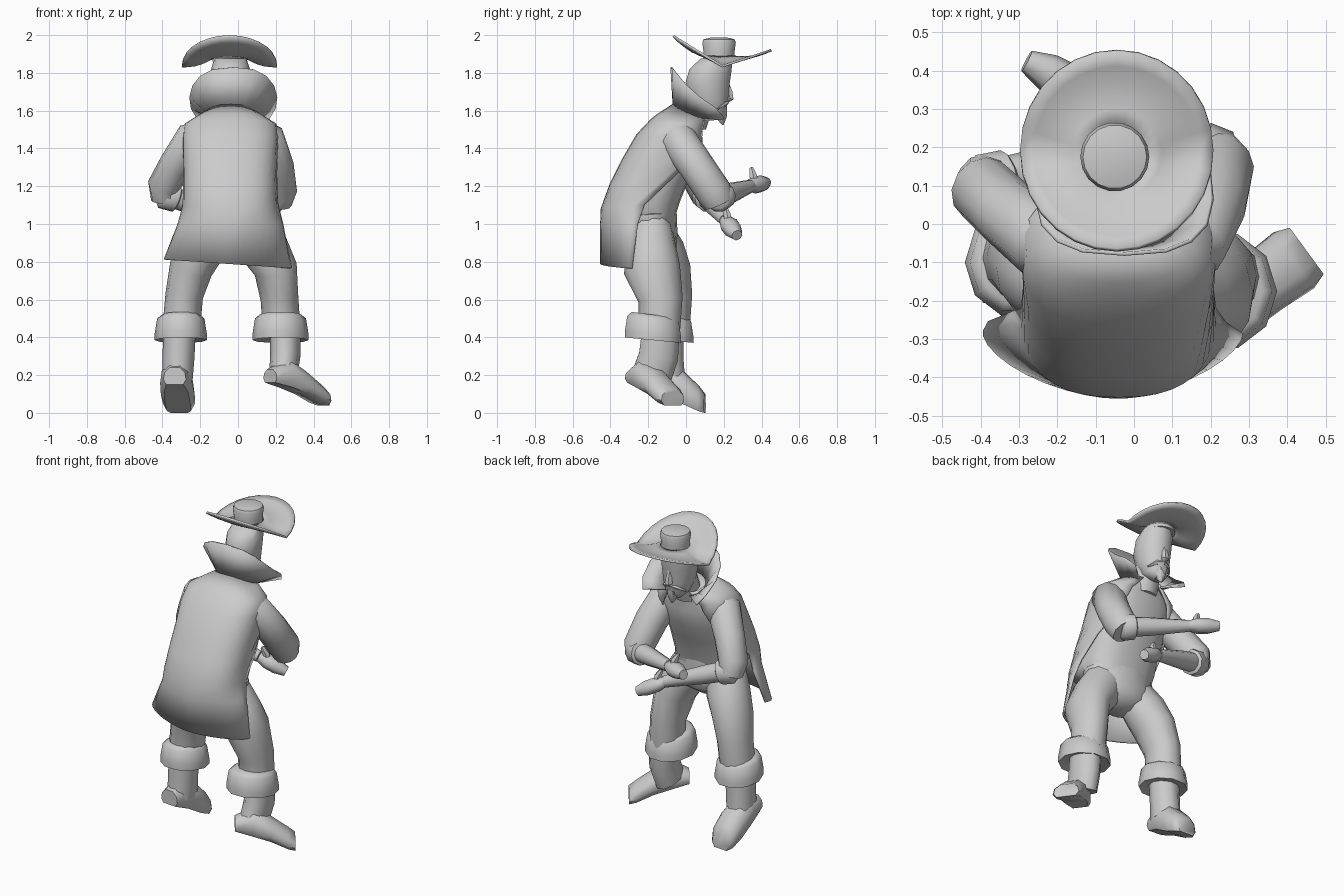
import bpy
import bmesh
from math import sin, cos, pi, radians, copysign
from mathutils import Vector

default_cube = bpy.data.objects.get("Cube")
if default_cube:
    bpy.data.objects.remove(default_cube, do_unlink=True)

# One plain clay colour for the whole figure
clay = bpy.data.materials.new("plain_grey")
clay.use_nodes = True
clay.diffuse_color = (0.6, 0.6, 0.6, 1)
clay.node_tree.nodes["Principled BSDF"].inputs["Base Color"].default_value = (0.6, 0.6, 0.6, 1)

parts = []


def skin(name, rings, closed=True, capped=True, thickness=0):
    """Bridge a list of equal point rings into a surface."""
    bm = bmesh.new()
    rows = [[bm.verts.new(p) for p in ring] for ring in rings]
    count = len(rows[0])
    for low, high in zip(rows, rows[1:]):
        for i in range(count if closed else count - 1):
            j = (i + 1) % count
            bm.faces.new((low[i], low[j], high[j], high[i]))
    if capped and closed:
        bm.faces.new(rows[0][::-1])
        bm.faces.new(rows[-1])
    bmesh.ops.recalc_face_normals(bm, faces=bm.faces[:])
    mesh = bpy.data.meshes.new(name)
    bm.to_mesh(mesh)
    bm.free()
    mesh.materials.append(clay)
    obj = bpy.data.objects.new(name, mesh)
    bpy.context.scene.collection.objects.link(obj)
    if thickness:
        shell = obj.modifiers.new("thickness", "SOLIDIFY")
        shell.thickness = thickness
        shell.offset = 0
    parts.append(obj)


def arc(x, y, z, rx, ry, start, end, steps, power=1.0, tilt=0):
    """Open ring; power below one makes it boxier, tilt lifts the front."""
    ring = []
    for i in range(steps + 1):
        a = radians(start + (end - start) * i / steps)
        px = copysign(abs(cos(a)) ** power, cos(a))
        py = copysign(abs(sin(a)) ** power, sin(a))
        ring.append(Vector((x + rx * px, y + ry * py, z + tilt * sin(a))))
    return ring


def oval(x, y, z, rx, ry, sides=16, power=1.0, tilt=0):
    """Closed horizontal ring."""
    return arc(x, y, z, rx, ry, 0, 360, sides, power, tilt)[:-1]


def tube(name, path, sides=10, ref=(0, 0, 1)):
    """Limb along (x, y, z, width, height) stations."""
    points = [Vector(p[:3]) for p in path]
    rings = []
    for i, station in enumerate(path):
        along = (points[min(i + 1, len(path) - 1)] - points[max(i - 1, 0)]).normalized()
        u = along.cross(Vector(ref)).normalized()
        v = u.cross(along)
        w, h = station[3], station[-1]
        rings.append([points[i] + u * w * cos(2 * pi * k / sides) + v * h * sin(2 * pi * k / sides)
                      for k in range(sides)])
    skin(name, rings)


MID = -0.04

# Stooped torso: a shirt inside a coat whose front opens by an angle at each height
torso = ((-0.235, 1.1, 0.25, 0.212, 0.02, 2), (-0.19, 1.22, 0.245, 0.21, 0.01, 22),
         (-0.13, 1.34, 0.245, 0.205, 0, 45), (-0.08, 1.46, 0.25, 0.18, -0.01, 60),
         (-0.045, 1.525, 0.24, 0.14, -0.025, 65), (-0.025, 1.548, 0.2, 0.125, -0.03, 65),
         (0.02, 1.6, 0.11, 0.09, -0.03, 65))
skin("shirt", [oval(MID, -0.2, 1.03, 0.21, 0.14, 20, 0.8)] + [
    oval(MID, y, z - 0.01, rx - 0.015, ry - 0.012, 20, 0.8, tilt) for y, z, rx, ry, tilt, gap in torso])
hem = [arc(-0.055, -0.285, 0.785, 0.335, 0.165, 165, 360, 20, 1.25),
       arc(MID, -0.255, 1.0, 0.275, 0.195, 172, 360, 20, 1.0)]
for point in hem[0]:
    point.z -= 0.07 * point.x
skin("coat", hem + [arc(MID, y, z, rx, ry, 180 - gap, 360 + gap, 20, 0.8, tilt)
                    for y, z, rx, ry, tilt, gap in torso], closed=False, thickness=0.01)

# Trouser seat and belt
skin("trouser_seat", [oval(MID, y, z, rx, ry) for y, z, rx, ry in (
    (-0.18, 0.83, 0.08, 0.06), (-0.18, 0.88, 0.2, 0.13), (-0.17, 0.95, 0.22, 0.125),
    (-0.18, 1.08, 0.2, 0.13))])
skin("belt", [oval(MID, -0.19, z, r, r - 0.09, 16, 1, 0.01) for z, r in (
    (0.99, 0.22), (1.0, 0.23), (1.05, 0.23), (1.06, 0.2))])

# Legs, turned-down boot cuffs and boot shafts
FRONT = (0, 1, 0)
tube("left_leg", [(0.07, -0.18, 0.97, 0.13, 0.11), (0.14, -0.185, 0.87, 0.13, 0.135),
                  (0.2, -0.18, 0.76, 0.115, 0.15), (0.22, -0.135, 0.6, 0.1, 0.118),
                  (0.23, -0.14, 0.45, 0.1, 0.11)], 12, FRONT)
tube("right_leg", [(-0.15, -0.18, 0.97, 0.13, 0.11), (-0.2, -0.14, 0.87, 0.13, 0.13),
                   (-0.25, -0.11, 0.76, 0.115, 0.135), (-0.285, -0.085, 0.62, 0.1, 0.118),
                   (-0.3, -0.09, 0.45, 0.1, 0.11)], 12, FRONT)
for label, x, y, grow in (("left", 0.225, -0.175, 0.01), ("right", -0.303, -0.1, 0)):
    skin(label + "_boot_cuff", [oval(x, y, z, r + grow, r + grow + 0.008, 10, 1, -0.015) for z, r in (
        (0.4, 0.08), (0.385, 0.138), (0.42, 0.138), (0.5, 0.125), (0.52, 0.1))])
tube("left_boot_shaft", [(0.25, -0.135, 0.42, 0.082, 0.105), (0.25, -0.145, 0.3, 0.08, 0.11),
                         (0.24, -0.18, 0.2, 0.075, 0.11)], 10, FRONT)
tube("right_boot_shaft", [(-0.31, -0.1, 0.42, 0.085, 0.09), (-0.315, -0.1, 0.3, 0.085, 0.09),
                          (-0.32, -0.1, 0.18, 0.08, 0.1)], 10, FRONT)


def foot(name, heel, toe, stations):
    """Boot foot as a chain of rounded upright sections from heel to toe."""
    heel, toe = Vector(heel), Vector(toe)
    side = (toe - heel).normalized().cross(Vector((0, 0, 1)))
    section = ((-0.75, 0), (0.75, 0), (1, 0.3), (0.9, 0.7), (0.45, 1), (-0.45, 1), (-0.9, 0.7), (-1, 0.3))
    rings = []
    for t, low, high, half in stations:
        base = heel.lerp(toe, t)
        rings.append([base + side * half * s + Vector((0, 0, low + (high - low) * h)) for s, h in section])
    skin(name, rings)


foot("left_boot_foot", (0.17, -0.275, 0), (0.45, -0.07, 0), (
    (0, 0.16, 0.23, 0.06), (0.3, 0.135, 0.28, 0.085), (0.6, 0.1, 0.22, 0.085),
    (0.88, 0.055, 0.15, 0.09), (1, 0.04, 0.12, 0.075)))
foot("right_boot_foot", (-0.335, -0.21, 0), (-0.31, 0.1, 0), (
    (0, 0.15, 0.24, 0.06), (0.3, 0.11, 0.27, 0.085), (0.65, 0.045, 0.215, 0.09),
    (0.9, 0.01, 0.14, 0.085), (1, 0, 0.1, 0.06)))

# Sleeves, rounded over the shoulders
tube("left_sleeve", [(0.07, -0.08, 1.49, 0.06, 0.07), (0.15, -0.045, 1.45, 0.1, 0.1),
                     (0.2, 0.06, 1.3, 0.097, 0.095), (0.225, 0.15, 1.165, 0.088, 0.095),
                     (0.215, 0.175, 1.11, 0.07, 0.08)], 12, FRONT)
tube("right_sleeve", [(-0.15, -0.08, 1.49, 0.06, 0.07), (-0.235, -0.045, 1.45, 0.1, 0.1),
                      (-0.33, 0.03, 1.31, 0.09, 0.09), (-0.395, 0.09, 1.2, 0.085, 0.09),
                      (-0.39, 0.11, 1.13, 0.07, 0.075)], 12, FRONT)

# Forearms with rolled cuffs, mitten hands and thumbs
for label, elbow, wrist, tip in (
        ("left", (0.23, 0.165, 1.14), (-0.12, 0.34, 1.2), (-0.28, 0.425, 1.22)),
        ("right", (-0.4, 0.1, 1.16), (0.0, 0.21, 1.02), (0.15, 0.27, 0.94))):
    a, b, c = Vector(elbow), Vector(wrist), Vector(tip)
    tube(label + "_rolled_cuff", [(*a.lerp(b, t), r) for t, r in (
        (-0.02, 0.06), (0.02, 0.08), (0.18, 0.075), (0.21, 0.05))])
    tube(label + "_forearm", [(*a, 0.06), (*a.lerp(b, 0.4), 0.055), (*b, 0.035)])
    tube(label + "_hand", [(*b, 0.035, 0.03), (*b.lerp(c, 0.3), 0.052, 0.045),
                           (*b.lerp(c, 0.65), 0.05, 0.045), (*c, 0.03, 0.03)], 8)
    base = b.lerp(c, 0.3)
    tube(label + "_thumb", [(*base, 0.025), (*(base + Vector((0, -0.01, 0.05))), 0.022),
                            (*(base + Vector((-0.02, -0.02, 0.09))), 0.012)], 6, FRONT)

# Neck and head
skin("neck", [oval(MID, y, z, r, r) for y, z, r in (
    (0.02, 1.5, 0.085), (0.06, 1.6, 0.08), (0.1, 1.7, 0.08))])
skin("head", [oval(MID, y, z, rx, ry, 14) for y, z, rx, ry in (
    (0.165, 1.555, 0.035, 0.03), (0.14, 1.59, 0.07, 0.075), (0.12, 1.66, 0.092, 0.105),
    (0.115, 1.75, 0.103, 0.12), (0.13, 1.82, 0.103, 0.115), (0.16, 1.875, 0.085, 0.085))])
tube("nose", [(MID, 0.22, 1.74, 0.012), (MID, 0.228, 1.7, 0.02), (MID, 0.23, 1.665, 0.026),
              (MID, 0.215, 1.65, 0.012)], 6, FRONT)
tube("beard", [(MID, 0.18, 1.6, 0.045), (MID, 0.19, 1.56, 0.03), (MID, 0.195, 1.525, 0.005)], 6, FRONT)
for side, label in ((1, "left"), (-1, "right")):
    tube(label + "_moustache", [(MID, 0.215, 1.645, 0.014), (MID + side * 0.04, 0.205, 1.635, 0.014),
                                (MID + side * 0.08, 0.17, 1.61, 0.004)], 6)

# Tall turned-up collar flaring from the neck, highest behind the head
skin("collar", [arc(-0.025, 0.035, 1.58, 0.125, 0.1, 130, 410, 12, 1.0, -0.04),
                arc(-0.025, 0.085, 1.665, 0.23, 0.163, 140, 400, 12, 0.75, -0.165)],
     closed=False, thickness=0.01)

# Hat: round crown and a wide brim folded up at front and back
skin("hat_crown", [oval(-0.05, 0.175, z, r, r, 18) for z, r in (
    (1.86, 0.085), (1.91, 0.083), (1.96, 0.09), (1.978, 0.083), (1.987, 0.045))])
brim = []
for step in range(6):
    t = step / 5
    ring = []
    for p in oval(0, 0, 0, 1, 1, 28):
        edge = 1.835 + (0.16 if p.y < 0 else 0.085) * abs(p.y)
        z = 1.885 + (edge - 1.885) * t - 0.015 * sin(pi * t)
        ring.append(Vector((-0.045 + p.x * (0.08 + 0.172 * t),
                            0.18 + 0.012 * t + p.y * (0.08 + 0.18 * t), z)))
    brim.append(ring)
skin("hat_brim", brim, capped=False, thickness=0.012)

# Smooth shading with crisp edges kept
bpy.ops.object.select_all(action="DESELECT")
for obj in parts:
    obj.select_set(True)
bpy.context.view_layer.objects.active = parts[0]
bpy.ops.object.shade_smooth_by_angle(angle=radians(55))
